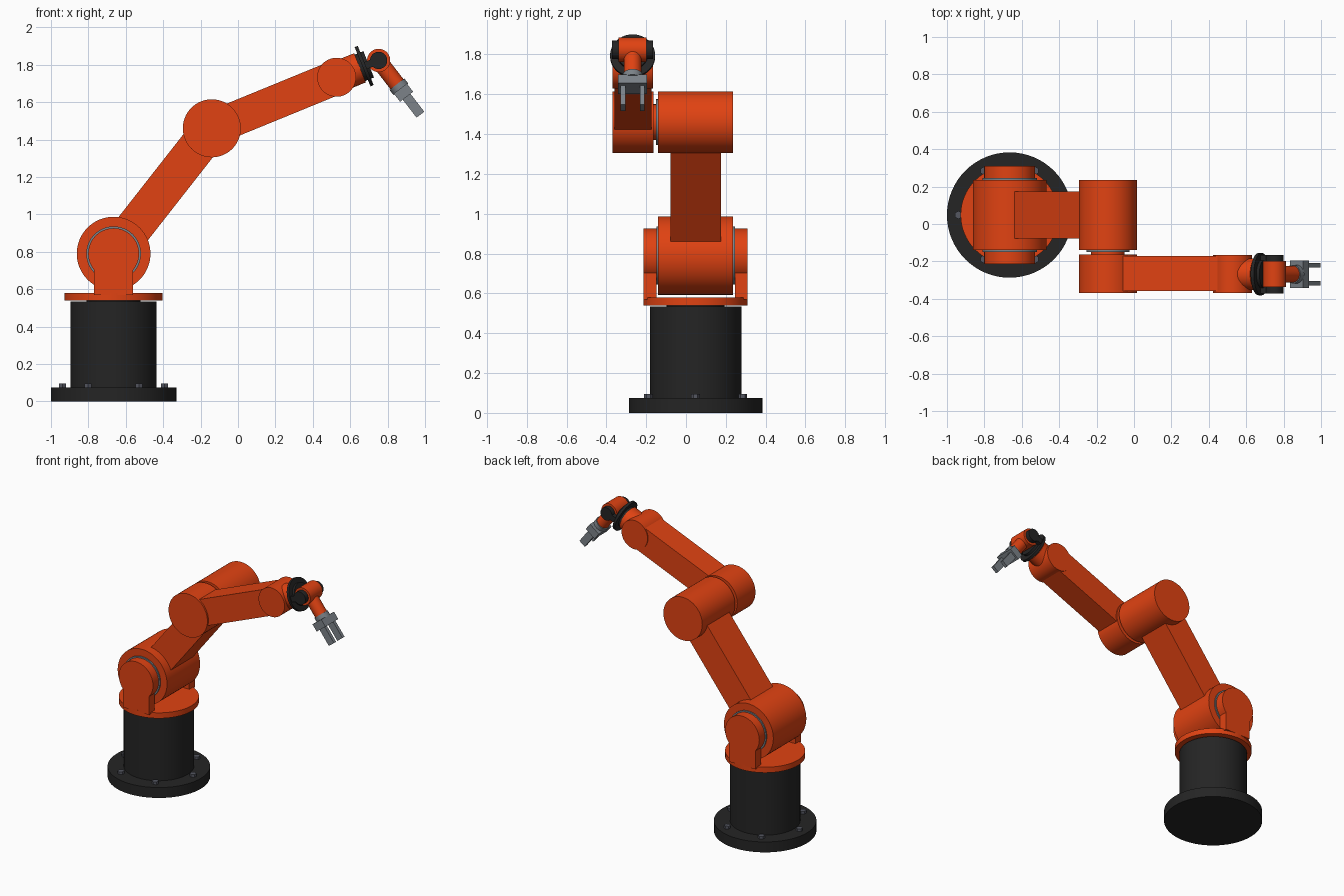
import bpy, bmesh, math
from mathutils import Vector, Matrix

if "Cube" in bpy.data.objects:
    bpy.data.objects.remove(bpy.data.objects["Cube"])


def material(name, rgb):
    m = bpy.data.materials.new(name)
    m.diffuse_color = (*rgb, 1)
    m.use_nodes = True
    m.node_tree.nodes["Principled BSDF"].inputs["Base Color"].default_value = m.diffuse_color
    return m


ORANGE = material("orange paint", (0.75, 0.055, 0.006))
BLACK = material("black paint", (0.018, 0.018, 0.018))
STEEL = material("grey steel", (0.20, 0.225, 0.25))
BOLT = material("dark bolt steel", (0.09, 0.095, 0.12))


def finish(name, bm, mat):
    mesh = bpy.data.meshes.new(name)
    bmesh.ops.recalc_face_normals(bm, faces=bm.faces)
    bm.to_mesh(mesh)
    bm.free()
    obj = bpy.data.objects.new(name, mesh)
    bpy.context.collection.objects.link(obj)
    mesh.materials.append(mat)
    bpy.ops.object.select_all(action='DESELECT')
    obj.select_set(True)
    bpy.context.view_layer.objects.active = obj
    bpy.ops.object.shade_smooth_by_angle(angle=math.radians(30))
    return obj


def cylinder(name, a, b, r, mat, r2=None, n=64):
    """Cylinder or cone from point a to point b."""
    a, b = Vector(a), Vector(b)
    bm = bmesh.new()
    bmesh.ops.create_cone(bm, cap_ends=True, segments=n, radius1=r,
                          radius2=r if r2 is None else r2, depth=(b - a).length)
    rot = Vector((0, 0, 1)).rotation_difference(b - a).to_matrix().to_4x4()
    bm.transform(Matrix.Translation((a + b) / 2) @ rot)
    return finish(name, bm, mat)


def beam(name, a, b, half, y0, y1, mat):
    """Box between two (x, z) points, 2*half deep in that plane, from y0 to y1."""
    a, b = Vector((a[0], 0, a[1])), Vector((b[0], 0, b[1]))
    d = (b - a).normalized()
    n = Vector((-d.z, 0, d.x)) * half
    bm = bmesh.new()
    low = [bm.verts.new(p + Vector((0, y0, 0))) for p in (a + n, b + n, b - n, a - n)]
    face = bm.faces.new(low)
    ext = bmesh.ops.extrude_face_region(bm, geom=[face])
    bmesh.ops.translate(bm, vec=(0, y1 - y0, 0),
                        verts=[v for v in ext["geom"] if isinstance(v, bmesh.types.BMVert)])
    return finish(name, bm, mat)


def drum(name, c, y0, y1, r, mat):
    return cylinder(name, (c[0], y0, c[1]), (c[0], y1, c[1]), r, mat)


# Joint centres in the x-z plane
BX, BY = -0.665, 0.048
SHOULDER, ELBOW, WRIST, HAND = (BX, 0.79), (-0.14, 1.46), (0.527, 1.733), (0.752, 1.823)
AY = -0.268  # centre line of the forearm


def along(c, angle, t):
    return c[0] + t * math.cos(angle), c[1] + t * math.sin(angle)


def axis(name, c, angle, t0, t1, r, mat, r2=None):
    p, q = along(c, angle, t0), along(c, angle, t1)
    return cylinder(name, (p[0], AY, p[1]), (q[0], AY, q[1]), r, mat, r2)


# Pedestal
cylinder("base_flange", (BX, BY, 0), (BX, BY, 0.075), 0.335, BLACK)
cylinder("base_column", (BX, BY, 0.07), (BX, BY, 0.533), 0.23, BLACK)
cylinder("turntable_neck", (BX, BY, 0.52), (BX, BY, 0.55), 0.145, BLACK)
cylinder("turntable", (BX, BY, 0.54), (BX, BY, 0.58), 0.262, ORANGE)
for i in range(6):
    t = i * math.pi / 3
    x, y = BX + 0.273 * math.cos(t), BY + 0.273 * math.sin(t)
    cylinder(f"base_bolt_{i + 1}", (x, y, 0.07), (x, y, 0.095), 0.022, BOLT, n=6)

# Shoulder drum held by two cheeks
drum("shoulder_drum", SHOULDER, -0.14, 0.236, 0.197, ORANGE)
for side, s in (("front", -1), ("back", 1)):
    inner, outer = BY + s * 0.197, BY + s * 0.261
    drum(f"{side}_cheek_head", SHOULDER, inner, outer, 0.136, ORANGE)
    beam(f"{side}_cheek_post", (BX, 0.57), SHOULDER, 0.104,
         min(inner, outer), max(inner, outer), ORANGE)
    drum(f"{side}_shoulder_bearing", SHOULDER, BY + s * 0.18, inner, 0.146, STEEL)

# Upper arm and elbow
beam("upper_arm", SHOULDER, ELBOW, 0.1, -0.077, 0.175, ORANGE)
drum("elbow_drum", ELBOW, -0.14, 0.236, 0.155, ORANGE)
drum("elbow_bearing", ELBOW, -0.15, -0.13, 0.115, STEEL)
drum("elbow_neck", ELBOW, -0.18, -0.145, 0.09, ORANGE)
drum("forearm_drum", ELBOW, -0.37, -0.163, 0.155, ORANGE)

# Forearm and wrist
beam("forearm", ELBOW, WRIST, 0.092, -0.358, -0.172, ORANGE)
drum("wrist_drum", WRIST, -0.37, -0.166, 0.104, ORANGE)
tilt = math.radians(22)
axis("wrist_nose", WRIST, tilt, 0, 0.135, 0.084, ORANGE)
axis("wrist_collar", WRIST, tilt, 0.13, 0.185, 0.076, BLACK)
axis("wrist_disc", WRIST, tilt, 0.15, 0.168, 0.113, BLACK)

# Fork carrying the hand
for side, s in (("front", -1), ("back", 1)):
    y0, y1 = sorted((AY + s * 0.068, AY + s * 0.103))
    beam(f"{side}_fork_arm", along(WRIST, tilt, 0.155), HAND, 0.02, y0, y1, BLACK)
    drum(f"{side}_fork_cap", HAND, y0, y1, 0.046, BLACK)
drum("hand_drum", HAND, AY - 0.07, AY + 0.07, 0.062, ORANGE)

# Hand tube and gripper
down = math.radians(-52.4)
axis("hand_tube", HAND, down, 0, 0.165, 0.044, ORANGE)
axis("gripper_flange", HAND, down, 0.16, 0.195, 0.05, STEEL)
beam("gripper_palm", along(HAND, down, 0.19), along(HAND, down, 0.245), 0.044,
     AY - 0.073, AY + 0.073, STEEL)
for side, s in (("front", -1), ("back", 1)):
    y0, y1 = sorted((AY + s * 0.036, AY + s * 0.06))
    beam(f"{side}_finger", along(HAND, down, 0.24), along(HAND, down, 0.366), 0.026,
         y0, y1, STEEL)
